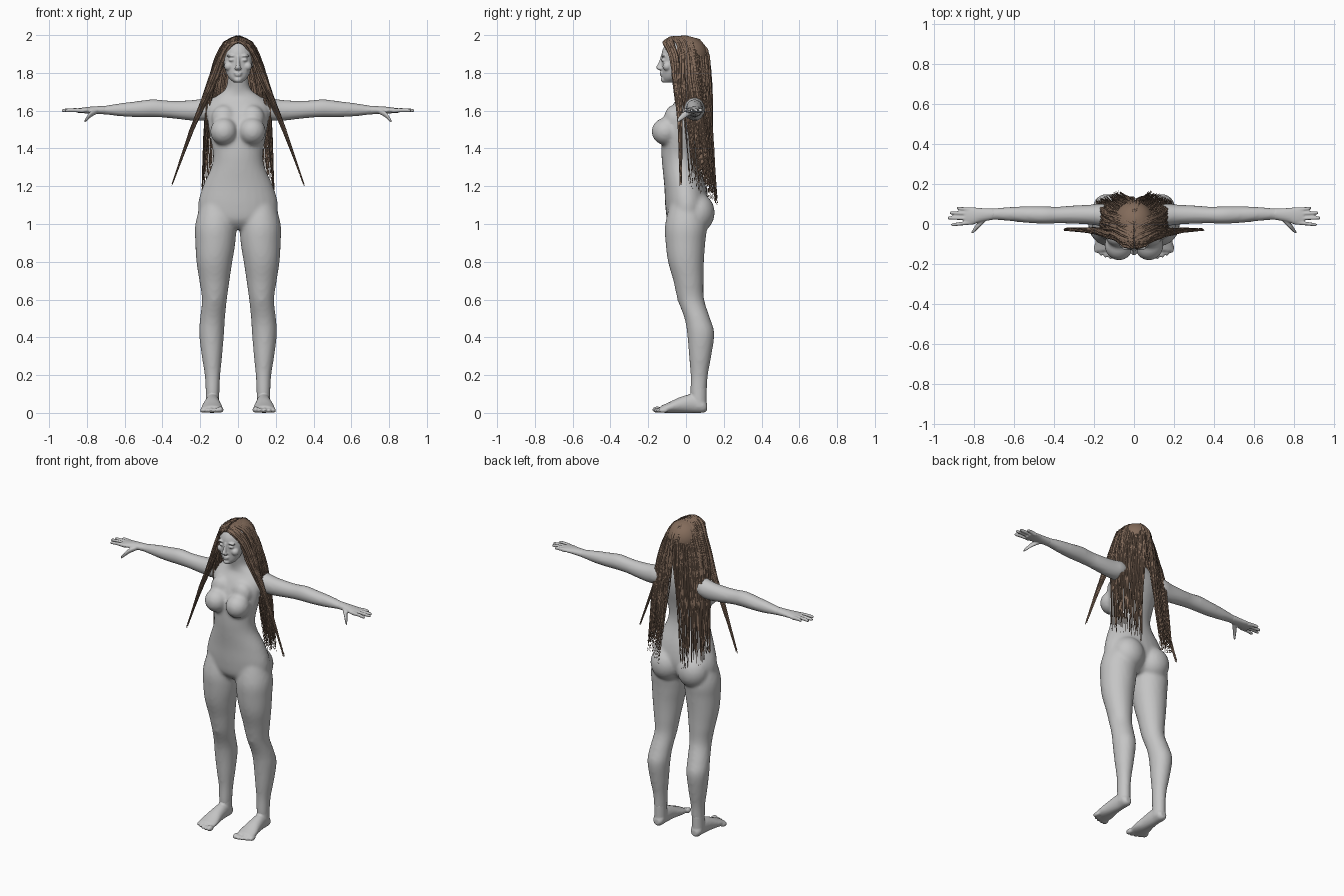
import bpy
import bmesh
import math
import random
from mathutils import Matrix, Vector

random.seed(4)
default_cube = bpy.data.objects.get("Cube")
if default_cube:
    bpy.data.objects.remove(default_cube, do_unlink=True)


def material(name, colour):
    mat = bpy.data.materials.new(name)
    mat.use_nodes = True
    mat.diffuse_color = colour
    mat.node_tree.nodes["Principled BSDF"].inputs["Base Color"].default_value = colour
    return mat


GREY = material("clay grey", (.56, .56, .56, 1))
BROWN = material("hair brown", (.23, .15, .105, 1))
X, Y, Z = Vector((1, 0, 0)), Vector((0, 1, 0)), Vector((0, 0, 1))
PLANES = {"x": (Y, Z), "y": (X, Z), "z": (X, Y)}


def smooth_path(rows, steps):
    """Catmull-Rom interpolation of rows of any length."""
    pts = [Vector(row) for row in rows]
    pts = [pts[0]] + pts + [pts[-1]]
    path = []
    for a, b, c, d in zip(pts, pts[1:], pts[2:], pts[3:]):
        for k in range(steps):
            t = k / steps
            path.append(b + (c - a) * (t / 2)
                        + (a * 2 - b * 5 + c * 4 - d) * (t * t / 2)
                        + (b * 3 - a - c * 3 + d) * (t ** 3 / 2))
    path.append(pts[-1])
    return path


def tube(bm, axis, rows, sides=28, steps=4):
    """Loft ellipses; each row is a centre and two radii."""
    u, v = PLANES[axis]
    rings = []
    for row in smooth_path(rows, steps):
        centre = Vector(row[:3])
        ring = []
        for k in range(sides):
            angle = math.tau * k / sides
            offset = u * (row[3] * math.cos(angle)) + v * (row[4] * math.sin(angle))
            ring.append(bm.verts.new(centre + offset))
        rings.append(ring)
    for low, high in zip(rings, rings[1:]):
        for k in range(sides):
            n = (k + 1) % sides
            bm.faces.new((low[k], low[n], high[n], high[k]))
    bm.faces.new(rings[0])
    bm.faces.new(rings[-1])


def blob(bm, centre, radii):
    matrix = Matrix.Translation(centre) @ Matrix.Diagonal((*radii, 1))
    bmesh.ops.create_uvsphere(bm, u_segments=28, v_segments=18, radius=1, matrix=matrix)


def mirror_copy(bm):
    """Add the right half of everything built so far."""
    copy = bmesh.ops.duplicate(bm, geom=bm.verts[:] + bm.edges[:] + bm.faces[:])
    for item in copy["geom"]:
        if isinstance(item, bmesh.types.BMVert):
            item.co.x = -item.co.x


def finish(bm, name, mat, voxel, passes):
    """Fuse overlapping parts into one smooth skin."""
    bmesh.ops.recalc_face_normals(bm, faces=bm.faces[:])
    mesh = bpy.data.meshes.new(name)
    bm.to_mesh(mesh)
    bm.free()
    mesh.materials.append(mat)
    mesh.shade_smooth()
    obj = bpy.data.objects.new(name, mesh)
    bpy.context.collection.objects.link(obj)
    remesh = obj.modifiers.new("fuse", "REMESH")
    remesh.mode = "VOXEL"
    remesh.voxel_size = voxel
    remesh.use_smooth_shade = True
    relax = obj.modifiers.new("relax", "SMOOTH")
    relax.factor = .5
    relax.iterations = passes


# Body: legs, arms, chest and hips on one side, then the central trunk
body = bmesh.new()
tube(body, "z", [
    (.11, 0, 1.13, .08, .08), (.118, 0, 1, .108, .11), (.12, -.003, .9, .106, .105),
    (.125, 0, .8, .095, .095), (.125, .013, .7, .08, .08), (.125, .026, .6, .066, .07),
    (.135, .06, .5, .066, .068), (.14, .078, .42, .066, .072), (.138, .075, .3, .054, .059),
    (.135, .07, .2, .041, .046), (.135, .066, .1, .036, .043), (.135, .07, .04, .033, .036)])
tube(body, "x", [
    (.1, .035, 1.615, .05, .05), (.16, .045, 1.61, .056, .06), (.22, .047, 1.602, .05, .057),
    (.3, .047, 1.603, .046, .05), (.38, .045, 1.608, .042, .046), (.45, .045, 1.613, .044, .048),
    (.53, .047, 1.608, .042, .043), (.62, .05, 1.605, .036, .035), (.7, .05, 1.603, .029, .024),
    (.75, .047, 1.603, .029, .02)])
blob(body, (.075, -.108, 1.49), (.072, .074, .072))
blob(body, (.075, -.065, 1.56), (.065, .05, .07))
blob(body, (.095, .06, 1.06), (.1, .092, .105))
blob(body, (.125, -.012, .61), (.038, .035, .045))
mirror_copy(body)
tube(body, "z", [
    (0, 0, .975, .07, .06), (0, 0, 1.02, .19, .098), (0, .005, 1.1, .212, .115),
    (0, -.005, 1.2, .186, .11), (0, -.027, 1.3, .142, .098), (0, -.035, 1.37, .132, .095),
    (0, -.03, 1.45, .146, .098), (0, -.012, 1.54, .16, .1), (0, .008, 1.62, .163, .085),
    (0, .018, 1.67, .125, .064), (0, .012, 1.71, .07, .057), (0, 0, 1.76, .056, .056),
    (0, -.015, 1.83, .052, .055)])
finish(body, "body", GREY, .011, 5)

# Head: skull, jaw and facial features
head = bmesh.new()
blob(head, (.034, -.119, 1.868), (.017, .013, .008))
blob(head, (.036, -.12, 1.89), (.026, .012, .007))
blob(head, (.05, -.1, 1.835), (.024, .024, .024))
blob(head, (.011, -.138, 1.823), (.009, .012, .008))
blob(head, (.084, -.02, 1.86), (.01, .02, .032))
mirror_copy(head)
blob(head, (0, -.03, 1.89), (.083, .1, .095))
tube(head, "z", [
    (0, -.092, 1.748, .02, .024), (0, -.08, 1.772, .048, .046), (0, -.07, 1.81, .066, .058),
    (0, -.062, 1.86, .076, .066), (0, -.055, 1.91, .076, .07)])
tube(head, "z", [
    (0, -.132, 1.814, .009, .01), (0, -.144, 1.828, .013, .014),
    (0, -.133, 1.855, .009, .012), (0, -.122, 1.89, .009, .012)])
blob(head, (0, -.128, 1.799), (.022, .011, .006))
blob(head, (0, -.127, 1.788), (.018, .012, .006))
blob(head, (0, -.116, 1.764), (.022, .018, .016))
finish(head, "head", GREY, .005, 2)

# Hands: palm, four fingers and a drooping thumb
hands = bmesh.new()
tube(hands, "x", [
    (.7, .05, 1.603, .028, .023), (.77, .045, 1.603, .035, .019),
    (.81, .04, 1.602, .044, .016), (.85, .04, 1.6, .042, .012)])
for base, tip, reach in ((.073, .08, .888), (.051, .056, .922), (.028, .03, .932), (.006, -.004, .915)):
    middle = (base + tip) / 2
    tube(hands, "x", [
        (.82, base, 1.6, .01, .012), (.87, middle, 1.603, .009, .011),
        (reach - .008, tip, 1.601, .008, .009), (reach, tip, 1.6, .005, .005)], sides=14)
tube(hands, "x", [
    (.745, .03, 1.598, .018, .014), (.78, -.005, 1.58, .018, .016),
    (.8, -.03, 1.558, .013, .013), (.814, -.045, 1.542, .006, .007)], sides=14)
mirror_copy(hands)
finish(hands, "hands", GREY, .005, 2)

# Feet: heel to ball, with five toes
feet = bmesh.new()
tube(feet, "y", [
    (.135, .112, .03, .018, .018), (.135, .092, .038, .034, .037), (.135, .04, .05, .037, .05),
    (.137, -.03, .042, .045, .042), (.138, -.09, .028, .056, .028), (.138, -.135, .019, .054, .018)])
tube(feet, "z", [(.135, .068, .14, .036, .042), (.135, .066, .03, .036, .043)])
for toe in range(5):
    size = .017 if toe == 0 else .0135
    blob(feet, (.094 + .0235 * toe, -.152 + .002 * toe * toe, size), (size, .026, size))
mirror_copy(feet)
finish(feet, "feet", GREY, .0065, 2)

# Hair base: a cap set back from the face
cap = bmesh.new()
blob(cap, (0, .01, 1.893), (.1, .105, .1))
finish(cap, "hair_cap", BROWN, .012, 1)

# Hair strands: guide paths from the parting down to the tips
FRONT_LOCK = [
    [(.004, -.12, 1.963), (.05, -.112, 1.945), (.092, -.08, 1.88), (.135, -.068, 1.78),
     (.19, -.05, 1.65), (.252, -.04, 1.5), (.352, -.03, 1.2)],
    [(.004, -.08, 1.988), (.065, -.07, 1.965), (.108, -.045, 1.89), (.15, -.035, 1.78),
     (.192, -.025, 1.65), (.25, -.022, 1.5), (.345, -.024, 1.22)]]
BACK_LOCK = [
    [(.004, -.08, 1.988), (.07, -.05, 1.962), (.112, -.03, 1.89), (.145, -.03, 1.78),
     (.168, -.02, 1.65), (.175, 0, 1.45), (.192, .02, 1.19)],
    [(.004, 0, 1.992), (.07, .03, 1.96), (.112, .045, 1.88), (.145, .06, 1.78),
     (.165, .08, 1.65), (.18, .1, 1.45), (.19, .125, 1.14)],
    [(.004, .065, 1.975), (.018, .112, 1.92), (.02, .124, 1.85), (.025, .13, 1.75),
     (.035, .135, 1.6), (.05, .145, 1.4), (.075, .168, 1.1)]]


def add_strand(curve, guides, side, ragged):
    """Blend two neighbouring guides and draw one tapered strand."""
    spot = random.random() * (len(guides) - 1)
    first = int(spot)
    depth = random.random() ** 2
    cut = max(random.uniform(-.02, ragged), 0) * 4
    rows = []
    for k, (a, b) in enumerate(zip(guides[first], guides[first + 1])):
        p = Vector(a).lerp(Vector(b), spot - first)
        inset = depth * .03 * math.sin(math.pi * k / 6)
        p.x = max(p.x - inset, .003) + random.uniform(-.004, .004)
        p.y += random.uniform(-.005, .005)
        rows.append(p)
    rows[-1] = rows[-1].lerp(rows[-2], cut)
    path = smooth_path(rows, 2)
    spline = curve.splines.new("POLY")
    spline.points.add(len(path) - 1)
    for k, (point, p) in enumerate(zip(spline.points, path)):
        t = k / (len(path) - 1)
        point.co = (side * p.x, p.y, p.z, 1)
        point.radius = min(1, 2.2 * (1 - t)) + .04


hair = bpy.data.curves.new("hair_strands", "CURVE")
hair.dimensions = "3D"
hair.bevel_depth = .006
hair.bevel_resolution = 0
hair.materials.append(BROWN)
for side in (-1, 1):
    for k in range(55):
        add_strand(hair, FRONT_LOCK, side, .02)
    for k in range(165):
        add_strand(hair, BACK_LOCK, side, .1)
bpy.context.collection.objects.link(bpy.data.objects.new("hair_strands", hair))
